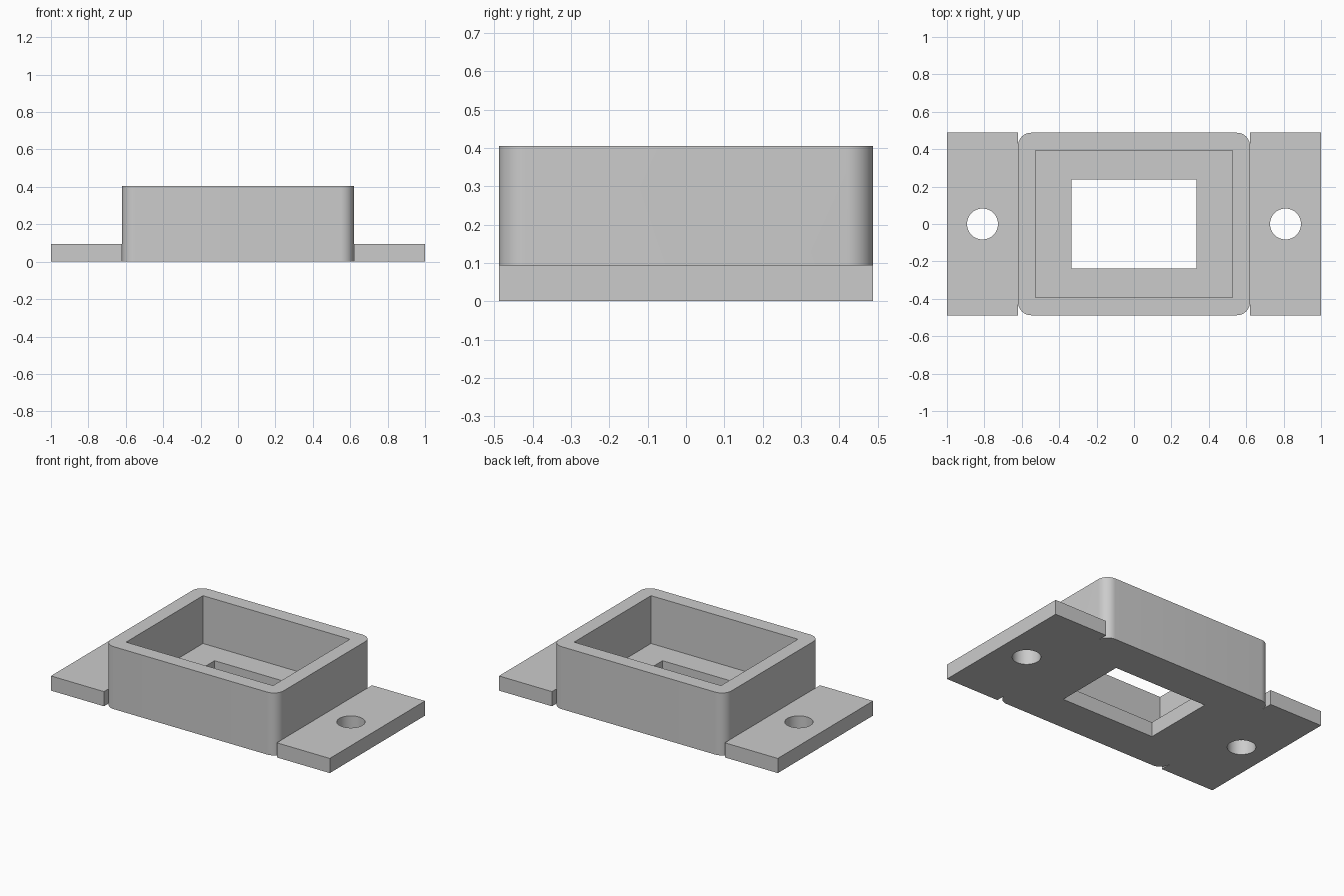
import bpy
import bmesh
from math import sin, cos, pi, radians

if "Cube" in bpy.data.objects:
    bpy.data.objects.remove(bpy.data.objects["Cube"])

# Main sizes
BOX_X, HALF_Y, HEIGHT = 0.62, 0.488, 0.405
PLATE, CORNER = 0.095, 0.07
HOLE_X, HOLE_R = 0.81, 0.083

grey = bpy.data.materials.new("light grey plastic")
grey.use_nodes = True
colour = (0.6, 0.6, 0.6, 1)
grey.diffuse_color = colour
grey.node_tree.nodes["Principled BSDF"].inputs["Base Color"].default_value = colour


def prism(name, outline, z0, z1):
    """Extrude a counter-clockwise outline between two heights."""
    bm = bmesh.new()
    face = bm.faces.new([bm.verts.new((x, y, z0)) for x, y in outline])
    top = bmesh.ops.extrude_face_region(bm, geom=[face])["geom"]
    bmesh.ops.translate(bm, vec=(0, 0, z1 - z0),
                        verts=[v for v in top if isinstance(v, bmesh.types.BMVert)])
    bmesh.ops.recalc_face_normals(bm, faces=bm.faces)
    mesh = bpy.data.meshes.new(name)
    bm.to_mesh(mesh)
    bm.free()
    mesh.materials.append(grey)
    obj = bpy.data.objects.new(name, mesh)
    bpy.context.collection.objects.link(obj)
    return obj


def rectangle(hx, hy):
    return [(-hx, -hy), (hx, -hy), (hx, hy), (-hx, hy)]


def rounded(hx, hy, r, steps=12):
    points = []
    for i, (sx, sy) in enumerate([(1, 1), (-1, 1), (-1, -1), (1, -1)]):
        for k in range(steps + 1):
            a = (i + k / steps) * pi / 2
            points.append((sx * (hx - r) + r * cos(a), sy * (hy - r) + r * sin(a)))
    return points


def circle(cx, r, steps=48):
    return [(cx + r * cos(2 * pi * k / steps), r * sin(2 * pi * k / steps))
            for k in range(steps)]


def combine(target, tool, operation):
    """Boolean one part into another and drop the tool."""
    tool.hide_render = True
    mod = target.modifiers.new(operation.title(), 'BOOLEAN')
    mod.operation, mod.solver, mod.object = operation, 'EXACT', tool
    bpy.context.view_layer.objects.active = target
    bpy.ops.object.modifier_apply(modifier=mod.name)
    bpy.data.objects.remove(tool)


# Rounded box body
body = prism("mounting_box", rounded(BOX_X, HALF_Y, CORNER), 0, HEIGHT)

# Side flanges, each with a tongue reaching into the wall between the notches
for side in (1, -1):
    tongue = HALF_Y - CORNER
    outline = [(BOX_X - 0.05, -tongue), (BOX_X, -tongue), (BOX_X, -HALF_Y),
               (1, -HALF_Y), (1, HALF_Y), (BOX_X, HALF_Y),
               (BOX_X, tongue), (BOX_X - 0.05, tongue)]
    flange = prism("flange", [(side * x, y) for x, y in outline], 0, PLATE)
    combine(body, flange, 'UNION')

# Open cavity, floor window and screw holes
combine(body, prism("cavity", rectangle(0.527, 0.394), PLATE, HEIGHT + 0.1), 'DIFFERENCE')
combine(body, prism("window", rectangle(0.334, 0.237), -0.1, PLATE + 0.1), 'DIFFERENCE')
for side in (1, -1):
    combine(body, prism("screw_hole", circle(side * HOLE_X, HOLE_R), -0.1, PLATE + 0.1),
            'DIFFERENCE')

# Smooth the rounded corners and holes, keep the edges crisp
body.select_set(True)
bpy.context.view_layer.objects.active = body
bpy.ops.object.shade_smooth_by_angle(angle=radians(30))
